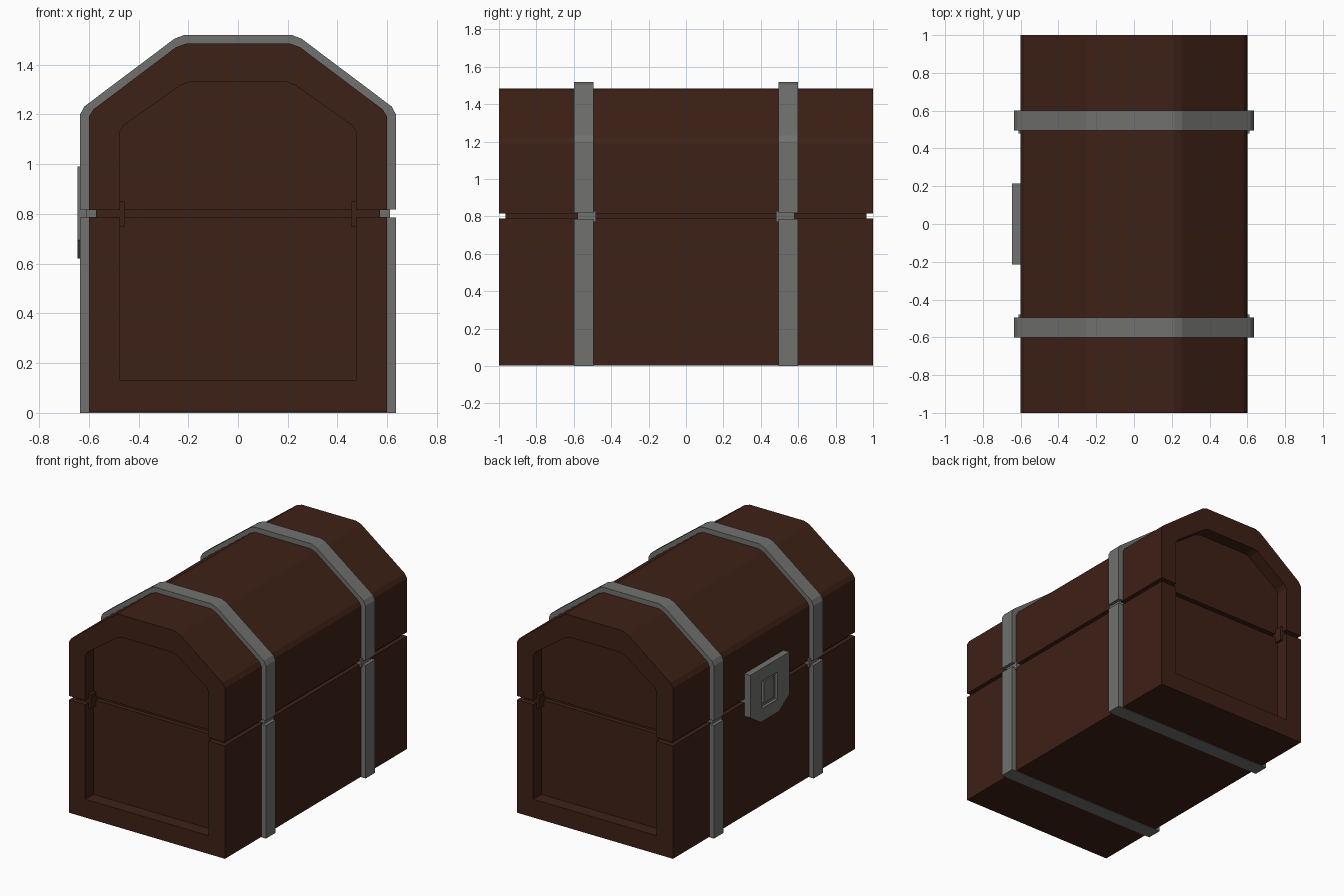
import bpy, bmesh

if "Cube" in bpy.data.objects:
    bpy.data.objects.remove(bpy.data.objects["Cube"])


def material(name, rgb):
    m = bpy.data.materials.new(name)
    m.diffuse_color = (*rgb, 1)
    m.use_nodes = True
    m.node_tree.nodes["Principled BSDF"].inputs["Base Color"].default_value = m.diffuse_color
    return m


WOOD = material("dark_wood", (0.048, 0.015, 0.008))
IRON = material("iron", (0.165, 0.165, 0.16))


def add_prism(bm, profile, a, b, axis="y"):
    """Extrude a 2D profile along y (profile = x,z) or x (profile = y,z)."""
    def point(u, v, t):
        return (u, t, v) if axis == "y" else (t, u, v)
    lo = [bm.verts.new(point(u, v, a)) for u, v in profile]
    hi = [bm.verts.new(point(u, v, b)) for u, v in profile]
    n = len(profile)
    bm.faces.new(lo)
    bm.faces.new(hi[::-1])
    for i in range(n):
        j = (i + 1) % n
        bm.faces.new((lo[j], lo[i], hi[i], hi[j]))


def part(name, mat, prisms, axis="y"):
    bm = bmesh.new()
    for profile, a, b in prisms:
        add_prism(bm, profile, a, b, axis)
    bmesh.ops.recalc_face_normals(bm, faces=bm.faces)
    me = bpy.data.meshes.new(name)
    bm.to_mesh(me)
    bm.free()
    me.materials.append(mat)
    ob = bpy.data.objects.new(name, me)
    bpy.context.collection.objects.link(ob)
    return ob


def sym(half):
    """Right half of a profile, listed bottom to top, plus its mirror."""
    return half + [(-x, z) for x, z in reversed(half)]


def rect(hw, z0, z1):
    return sym([(hw, z0), (hw, z1)])


END, DEEP = 1.0, 0.91      # chest end and recessed end panel


def with_frames(body, frame, end, deep):
    return [(body, -deep, deep), (frame, -end, -deep), (frame, deep, end)]


# Base box with a U-shaped frame round each sunken end panel
base = rect(0.6, 0.003, 0.788)
base_frame = [(-0.6, 0.003), (-0.6, 0.788), (-0.475, 0.788), (-0.475, 0.13),
              (0.475, 0.13), (0.475, 0.788), (0.6, 0.788), (0.6, 0.003)]
part("base_box", WOOD, with_frames(base, base_frame, END, DEEP))

# Faceted lid with an arched frame round each sunken end panel
lid = sym([(0.6, 0.815), (0.6, 1.19), (0.582, 1.22), (0.25, 1.47), (0.21, 1.485)])
lid_hole = sym([(0.475, 0.815), (0.475, 1.13), (0.46, 1.155), (0.23, 1.318), (0.195, 1.33)])
part("lid", WOOD, with_frames(lid, lid + lid_hole[::-1], END, DEEP))

# Inset core seen in the gap between base and lid
core = rect(0.57, 0.75, 0.85)
posts = [[(s * 0.455, 0.75), (s * 0.57, 0.75), (s * 0.57, 0.85), (s * 0.455, 0.85)] for s in (-1, 1)]
part("gap_core", WOOD, [(core, -0.88, 0.88)]
     + [(p, a, b) for p in posts for a, b in ((-0.965, -0.88), (0.88, 0.965))])

# Iron straps round base, gap and lid, mirrored front to back
base_strap = rect(0.635, 0.0, 0.786)
lid_strap = sym([(0.635, 0.818), (0.635, 1.20), (0.618, 1.232), (0.255, 1.505), (0.215, 1.52)])
gap_strap = rect(0.612, 0.77, 0.83)
for side, s in (("front", -1), ("rear", 1)):
    part(side + "_base_strap", IRON, [(base_strap, s * 0.6, s * 0.495)])
    part(side + "_lid_strap", IRON, [(lid_strap, s * 0.6, s * 0.495)])
    part(side + "_gap_strap", IRON, [(gap_strap, s * 0.58, s * 0.48)])

# Lock plate on the -x side: backing, and a face ring round a keyhole recess
top, bottom = 0.99, 0.62
plate = [(0.1, bottom), (0.215, 0.695), (0.215, top), (-0.215, top), (-0.215, 0.695), (-0.1, bottom)]
half_ring = [(0, bottom), (0.1, bottom), (0.215, 0.695), (0.215, top), (0, top),
             (0, 0.9), (0.085, 0.9), (0.085, 0.71), (0, 0.71)]
part("lock_plate", IRON,
     [(plate, -0.625, -0.56), (half_ring, -0.645, -0.625),
      ([(-y, z) for y, z in half_ring], -0.645, -0.625)], axis="x")
part("lock_tongue", IRON, [(rect(0.055, 0.735, 0.885), -0.638, -0.62)], axis="x")
